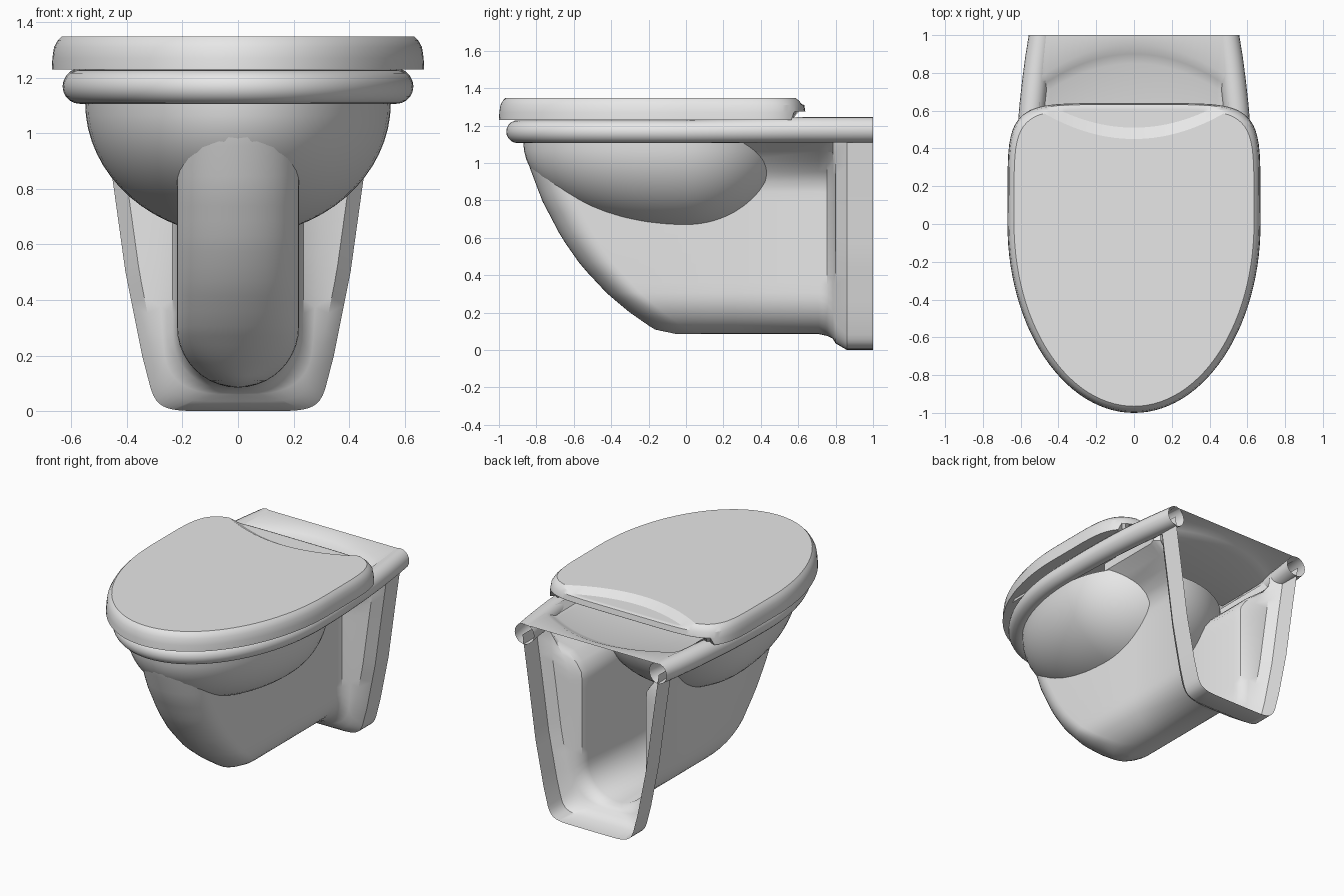
import bpy
import bmesh
from math import sin, cos, pi, radians

cube = bpy.data.objects.get("Cube")
if cube:
    bpy.data.objects.remove(cube)

# One glazed grey for everything
ceramic = bpy.data.materials.new("ceramic grey")
ceramic.use_nodes = True
GREY = (0.8, 0.8, 0.8, 1)
ceramic.diffuse_color = GREY
ceramic.node_tree.nodes["Principled BSDF"].inputs["Base Color"].default_value = GREY


def lerp(z, table):
    """Piecewise linear lookup in (z, value) pairs."""
    for (z0, v0), (z1, v1) in zip(table, table[1:]):
        if z <= z1:
            return v0 + (v1 - v0) * (z - z0) / (z1 - z0)
    return table[-1][1]


def finish(bm, name, mirror=False, angle=35):
    bmesh.ops.remove_doubles(bm, verts=bm.verts, dist=0.0005)
    bmesh.ops.recalc_face_normals(bm, faces=bm.faces)
    mesh = bpy.data.meshes.new(name)
    bm.to_mesh(mesh)
    bm.free()
    mesh.materials.append(ceramic)
    ob = bpy.data.objects.new(name, mesh)
    bpy.context.collection.objects.link(ob)
    bpy.ops.object.select_all(action='DESELECT')
    ob.select_set(True)
    bpy.context.view_layer.objects.active = ob
    bpy.ops.object.shade_smooth_by_angle(angle=radians(angle))
    if mirror:
        ob.modifiers.new("Mirror", 'MIRROR')


def add_grid(bm, rows, wrap=False):
    """Skin a list of equally long point rows with quads."""
    vs = [[bm.verts.new(p) for p in row] for row in rows]
    n = len(rows[0])
    for a, b in zip(vs, vs[1:]):
        for i in range(n if wrap else n - 1):
            j = (i + 1) % n
            bm.faces.new((a[i], a[j], b[j], b[i]))


# Lid: egg outline, bevelled top edge, crescent step at the back
STEPS = 56
TOP = 1.348
STEP_RUN = 0.06


def lid_edge(inset):
    a, front, back = 0.67 - inset, 1 - inset, 0.64 - inset
    ts = [-pi / 2 + pi * i / STEPS for i in range(STEPS + 1)]
    fore = [(a * sin(t), -front * cos(t)) for t in ts]
    rear = [(a * sin(t), back * max(0, 1 - abs(sin(t)) ** 6) ** (1 / 6)) for t in ts]
    return fore, rear


def scoop_line(x):
    return 0.45 + 0.6 * x * x


def lid_point(x, y, z):
    drop = 0.55 * min(STEP_RUN, max(0, y - scoop_line(x)))
    z = min(z, TOP - drop)
    if y > 0.57:
        z = max(z, 1.275)
    return (x, y, z)


bm = bmesh.new()
rings = []
for inset, z in ((0.03, 1.23), (0, 1.23), (0.002, 1.27), (0.008, 1.31), (0.022, 1.335), (0.035, TOP)):
    fore, rear = lid_edge(inset)
    rings.append([lid_point(x, y, z) for x, y in fore + rear[-2:0:-1]])
add_grid(bm, rings, wrap=True)
fore, rear = lid_edge(0.035)
crest = [(x, min(scoop_line(x), y)) for x, y in rear]
foot = [(x, min(scoop_line(x) + STEP_RUN, y)) for x, y in rear]
add_grid(bm, [[lid_point(x, y, TOP) for x, y in row] for row in (fore, crest, foot, rear)])
fore, rear = lid_edge(0.03)
add_grid(bm, [[lid_point(x, y, 1.23) for x, y in row] for row in (fore, rear)])
finish(bm, "lid", angle=24)

# Rim: a tube round the bowl, running back as two open-ended arms
path = []
for i in range(9):
    y = 1 - i / 8
    path.append((-0.57 + 0.08 * y * y, y))
for i in range(1, 48):
    t = -pi / 2 + pi * i / 48
    path.append((0.57 * sin(t), -0.9 * cos(t)))
path += [(-x, y) for x, y in path[8::-1]]
rings = []
for i, (x, y) in enumerate(path):
    x0, y0 = path[max(i - 1, 0)]
    x1, y1 = path[min(i + 1, len(path) - 1)]
    dx, dy = x1 - x0, y1 - y0
    size = (dx * dx + dy * dy) ** 0.5
    nx, ny = dy / size, -dx / size
    back = min(1, max(0, y / 0.6))
    r, mid = 0.061 + 0.007 * back, 1.167 + 0.01 * back
    ring = []
    for k in range(20):
        t = 2 * pi * k / 20
        ring.append((x + nx * r * cos(t), min(1, y + ny * r * cos(t)), mid + r * sin(t)))
    rings.append(ring)
bm = bmesh.new()
add_grid(bm, rings, wrap=True)
finish(bm, "rim", angle=50)

# Deck: sheet between the arms with a shallow arched recess
bm = bmesh.new()
columns = [-0.5, -0.47] + [-0.44 + 0.04 * i for i in range(23)] + [0.47, 0.5]
rows = []
for x in columns:
    arch = 0.95 - 0.7 * x * x
    low = 1.235 if abs(x) > 0.48 else 1.19
    rows.append([(x, 0.3, low), (x, arch - 0.1, low), (x, arch - 0.05, (low + 1.235) / 2),
                 (x, arch, 1.235), (x, 1, 1.24)])
add_grid(bm, rows)
finish(bm, "deck")

# Bowl: half ellipsoid, longer towards the front
bm = bmesh.new()
rings = []
for i in range(17):
    e = pi / 2 * i / 16
    ring = []
    for k in range(64):
        t = 2 * pi * k / 64
        length = 0.87 if sin(t) < 0 else 0.53
        ring.append((0.55 * cos(t) * cos(e), length * sin(t) * cos(e), 1.11 - 0.48 * sin(e)))
    rings.append(ring)
add_grid(bm, rings, wrap=True)
finish(bm, "bowl")

# Trunk and wall skirt: one half shell, lofted front to back and mirrored
RIM_Z = 1.17
SKIRT = ((0, 0.295), (0.2, 0.345), (0.5, 0.405), (0.86, 0.455), (RIM_Z, 0.5))
NOSE = ((0.085, -0.05), (0.11, -0.17), (0.2, -0.3), (0.3, -0.42), (0.45, -0.56),
        (0.6, -0.665), (0.8, -0.77), (1.0, -0.845), (1.11, -0.87))


def section(width, base, corner, power):
    """Half of a U section, from the bottom centre up to the rim."""
    pts = []
    for i in range(11):
        t = pi / 2 * i / 10
        z = base + corner * (1 - max(0, cos(t)) ** (2 / power))
        pts.append((width(z) * sin(t) ** (2 / power), z))
    z0 = base + corner
    for i in range(1, 17):
        z = z0 + (RIM_Z - z0) * i / 16
        pts.append((width(z), z))
    return pts


def trunk_width(z):
    """Straight sides that flare out to meet the rim."""
    return 0.22 + 0.24 * max(0, (min(z, 1.11) - 0.88) / 0.23) ** 1.5


columns = []
plain = section(lambda z: 0.22, 0.085, 0.22, 2)
for i in range(11):
    t = pi / 2 * i / 10
    columns.append([(x * sin(t), lerp(z, NOSE) + 0.18 * (1 - cos(t)), z) for x, z in plain])
stations = (
    (0.14, lambda z: 0.22, 0.085, 0.22, 2),
    (0.26, trunk_width, 0.085, 0.22, 2),
    (0.71, trunk_width, 0.085, 0.22, 2),
    (0.755, lambda z: 0.015 + trunk_width(z), 0.075, 0.22, 2.3),
    (0.785, lambda z: 0.145 + 0.06 * z + 0.5 * trunk_width(z), 0.06, 0.2, 3),
    (0.80, lambda z: lerp(z, SKIRT) - 0.05, 0.035, 0.2, 5),
    (0.86, lambda z: lerp(z, SKIRT), 0, 0.2, 7),
    (1.0, lambda z: lerp(z, SKIRT), 0, 0.2, 7),
)
for y, width, base, corner, power in stations:
    columns.append([(x, y, z) for x, z in section(width, base, corner, power)])
bm = bmesh.new()
add_grid(bm, columns)
finish(bm, "trunk_and_wall_skirt", mirror=True)
